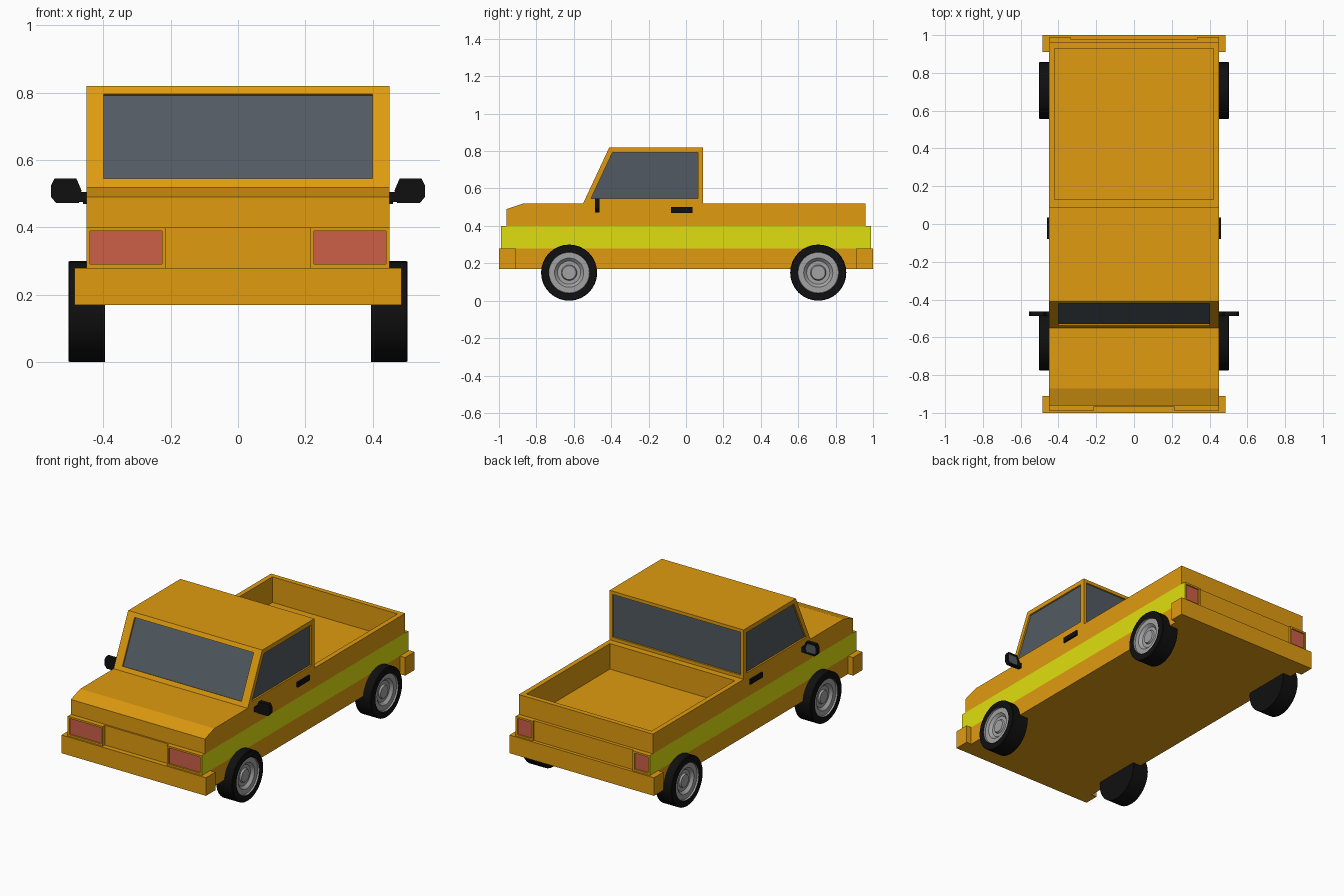
import bpy, bmesh, math
from mathutils import Vector

cube = bpy.data.objects.get("Cube")
if cube:
    bpy.data.objects.remove(cube, do_unlink=True)


def material(name, rgb, rough=0.6):
    m = bpy.data.materials.new(name)
    m.use_nodes = True
    m.diffuse_color = (*rgb, 1)
    bsdf = m.node_tree.nodes["Principled BSDF"]
    bsdf.inputs["Base Color"].default_value = (*rgb, 1)
    bsdf.inputs["Roughness"].default_value = rough
    return m


ORANGE = material("orange paint", (0.74, 0.33, 0.005))
YELLOW = material("yellow stripe", (0.74, 0.74, 0.005))
GLASS = material("dark glass", (0.084, 0.102, 0.122))
RED = material("red lens", (0.61, 0.117, 0.065))
BLACK = material("black rubber", (0.005, 0.005, 0.005))
GREY = material("grey rim", (0.36, 0.36, 0.36))


def finish(name, bm, mats):
    me = bpy.data.meshes.new(name)
    bm.to_mesh(me)
    bm.free()
    for m in mats:
        me.materials.append(m)
    ob = bpy.data.objects.new(name, me)
    bpy.context.collection.objects.link(ob)
    return ob


def prism(pts, axis, lo, hi):
    """Extrude an outline along x (points are y, z) or along y (points are x, z)."""
    bm = bmesh.new()
    place = (lambda p, d: (d, p[0], p[1])) if axis == "x" else (lambda p, d: (p[0], d, p[1]))
    a = [bm.verts.new(place(p, lo)) for p in pts]
    b = [bm.verts.new(place(p, hi)) for p in pts]
    bm.faces.new(a)
    bm.faces.new(b)
    for i in range(len(pts)):
        j = (i + 1) % len(pts)
        bm.faces.new((a[i], a[j], b[j], b[i]))
    bmesh.ops.recalc_face_normals(bm, faces=bm.faces)
    bm.normal_update()
    return bm


def box(x0, x1, y0, y1, z0, z1):
    return prism([(y0, z0), (y1, z0), (y1, z1), (y0, z1)], "x", x0, x1)


def facing(bm, direction):
    d = Vector(direction).normalized()
    return max(bm.faces, key=lambda f: f.normal.dot(d))


def recess(bm, face, margin, depth, mat, x_scale=1.0):
    """Inset a face, then sink its middle."""
    bmesh.ops.inset_individual(bm, faces=[face], thickness=margin, use_even_offset=True)
    for v in face.verts:
        v.co.x *= x_scale
    bm.normal_update()
    bmesh.ops.inset_individual(bm, faces=[face], thickness=0.0002, depth=-depth)
    face.material_index = mat
    bm.normal_update()


def paint_stripe(bm):
    """Outer side faces between the two belt lines are yellow."""
    for f in bm.faces:
        c = f.calc_center_median()
        if abs(f.normal.x) > 0.9 and abs(c.x) > 0.44 and 0.28 < c.z < 0.40:
            f.material_index = 1


# Body with hood slope, belt lines and open load bed
bm = prism([(-0.96, 0.17), (0.96, 0.17), (0.96, 0.52), (-0.87, 0.52), (-0.96, 0.49)],
           "x", -0.45, 0.45)
for co, no in (((0, 0, 0.28), (0, 0, 1)), ((0, 0, 0.40), (0, 0, 1)), ((0, 0.10, 0), (0, 1, 0))):
    bmesh.ops.bisect_plane(bm, geom=bm.verts[:] + bm.edges[:] + bm.faces[:],
                           plane_co=co, plane_no=no)
bm.normal_update()
bed = [f for f in bm.faces if f.normal.z > 0.99 and f.calc_center_median().y > 0.1][0]
recess(bm, bed, 0.03, 0.155, 0)
paint_stripe(bm)
finish("body", bm, [ORANGE, YELLOW])

# Cab with four sunken windows
bm = prism([(-0.55, 0.52), (0.09, 0.52), (0.09, 0.82), (-0.41, 0.82)], "x", -0.45, 0.45)
windows = [(facing(bm, (0, -1, 0.4)), 0.027, 0.945), (facing(bm, (0, 1, 0)), 0.02, 1),
           (facing(bm, (1, 0, 0)), 0.027, 1), (facing(bm, (-1, 0, 0)), 0.027, 1)]
for face, margin, x_scale in windows:
    recess(bm, face, margin, 0.01, 1, x_scale)
finish("cab", bm, [ORANGE, GLASS])

# Bumpers, centre panels and lamp housings at both ends
for end, s, inner, panel_y in (("front", -1, 0.215, 0.97), ("rear", 1, 0.335, 0.98)):
    def span(a, b):
        return sorted((s * a, s * b))
    finish(end + "_bumper", box(-0.485, 0.485, *span(0.91, 1.0), 0.17, 0.28), [ORANGE])
    finish(end + "_panel", box(-inner, inner, *span(0.95, panel_y), 0.28, 0.40), [ORANGE])
    for side, m in (("left", 1), ("right", -1)):
        bm = box(*sorted((m * inner, m * 0.45)), *span(0.96, 0.99), 0.28, 0.40)
        recess(bm, facing(bm, (0, s, 0)), 0.011, 0.008, 2)
        paint_stripe(bm)
        finish(f"{end}_{side}_lamp", bm, [ORANGE, YELLOW, RED])

# Wheels: lathe profile of radius and outward offset
PROFILE = [(0, 0.395), (0.15, 0.395), (0.15, 0.50), (0.147, 0.504), (0.11, 0.504),
           (0.108, 0.494), (0.078, 0.494), (0.062, 0.478), (0.042, 0.478),
           (0.037, 0.488), (0, 0.488)]


def wheel(name, m, y):
    bm = bmesh.new()
    vs = [bm.verts.new((m * x, 0, r)) for r, x in PROFILE]
    es = [bm.edges.new(e) for e in zip(vs, vs[1:])]
    bmesh.ops.spin(bm, geom=vs + es, axis=(1, 0, 0), cent=(0, 0, 0),
                   angle=math.tau, steps=32)
    bmesh.ops.remove_doubles(bm, verts=bm.verts, dist=0.0005)
    bmesh.ops.recalc_face_normals(bm, faces=bm.faces)
    for f in bm.faces:
        c = f.calc_center_median()
        f.material_index = int(abs(c.x) > 0.45 and math.hypot(c.y, c.z) < 0.1095)
    bmesh.ops.translate(bm, verts=bm.verts, vec=(0, y, 0.15))
    ob = finish(name, bm, [BLACK, GREY])
    bpy.ops.object.select_all(action="DESELECT")
    ob.select_set(True)
    bpy.context.view_layer.objects.active = ob
    bpy.ops.object.shade_smooth_by_angle(angle=math.radians(30))


MIRROR = [(0.465, 0.51), (0.472, 0.472), (0.54, 0.472), (0.555, 0.49),
          (0.555, 0.525), (0.545, 0.545), (0.48, 0.545)]
for side, m in (("left", 1), ("right", -1)):
    wheel(f"front_{side}_wheel", m, -0.625)
    wheel(f"rear_{side}_wheel", m, 0.707)
    # Door mirror with glass on its rear face
    bm = prism([(m * x, z) for x, z in MIRROR], "y", -0.487, -0.463)
    recess(bm, facing(bm, (0, 1, 0)), 0.01, 0.003, 1)
    finish(f"{side}_mirror", bm, [BLACK, GLASS])
    finish(f"{side}_mirror_arm",
           box(*sorted((m * 0.44, m * 0.475)), -0.487, -0.463, 0.475, 0.505), [BLACK])
    # Door handle
    finish(f"{side}_door_handle",
           box(*sorted((m * 0.445, m * 0.46)), -0.08, 0.035, 0.47, 0.50), [BLACK])
